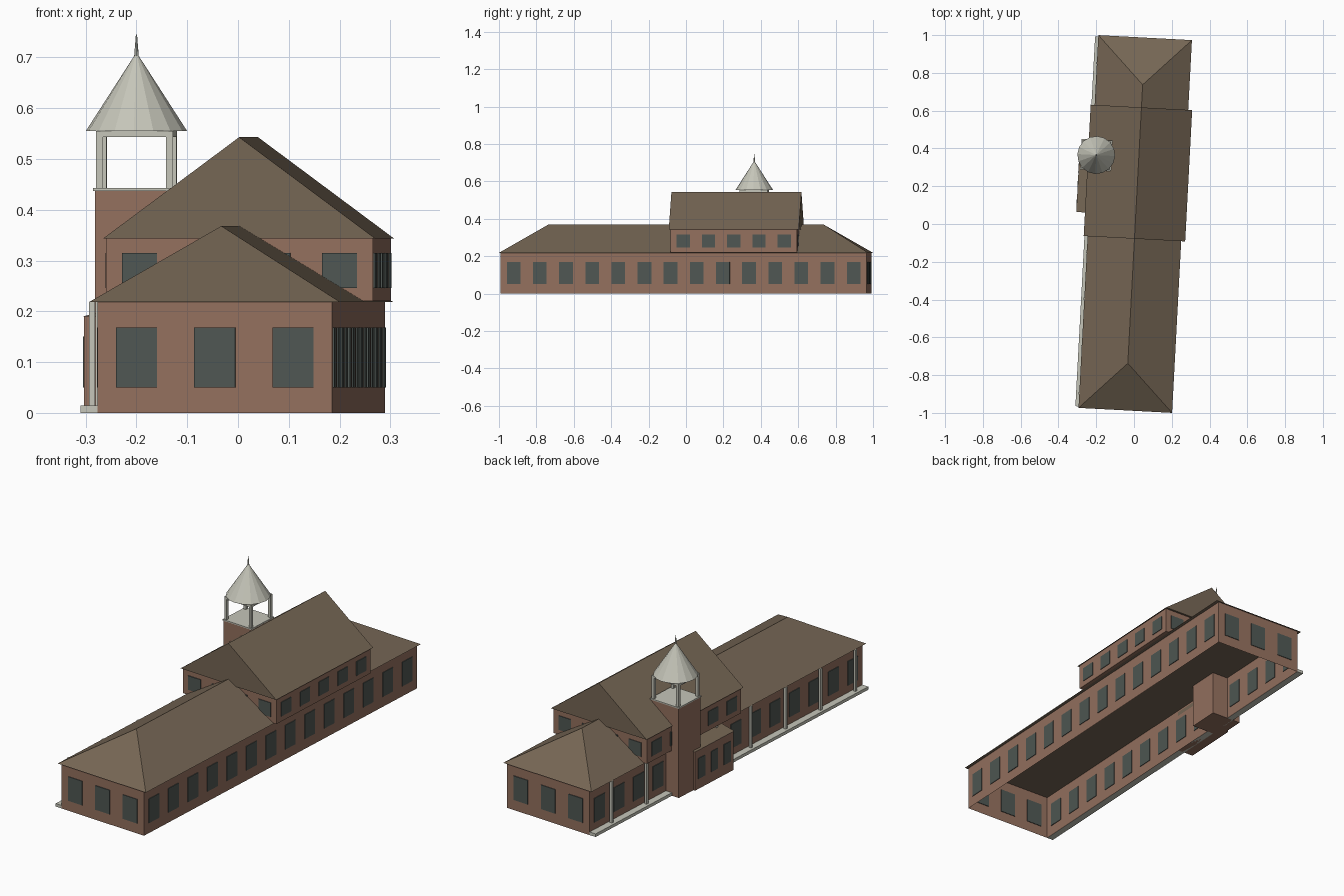
import bpy, bmesh, math
from mathutils import Matrix, Vector

if "Cube" in bpy.data.objects:
    bpy.data.objects.remove(bpy.data.objects["Cube"])

# Whole building is turned slightly about z
PLACE = Matrix.Translation((0.0065, 0, 0)) @ Matrix.Rotation(math.radians(-3.05), 4, 'Z')


def material(name, rgb):
    m = bpy.data.materials.new(name)
    m.diffuse_color = (*rgb, 1)
    m.use_nodes = True
    m.node_tree.nodes["Principled BSDF"].inputs["Base Color"].default_value = m.diffuse_color
    return m


BRICK = material("brick", (0.296, 0.163, 0.113))
ROOF = material("roof_brown", (0.179, 0.133, 0.089))
TRIM = material("pale_trim", (0.56, 0.56, 0.485))
GLASS = material("dark_window", (0.078, 0.095, 0.086))


def finish(bm, name, mat):
    bmesh.ops.recalc_face_normals(bm, faces=bm.faces)
    bm.transform(PLACE)
    me = bpy.data.meshes.new(name)
    bm.to_mesh(me)
    bm.free()
    me.materials.append(mat)
    ob = bpy.data.objects.new(name, me)
    bpy.context.collection.objects.link(ob)
    return ob


def add_box(bm, lo, hi):
    lo, hi = Vector(lo), Vector(hi)
    mat = Matrix.Translation((lo + hi) / 2) @ Matrix.Diagonal((*(hi - lo), 1))
    return bmesh.ops.create_cube(bm, size=1, matrix=mat)


def boxes(name, mat, items, open_ends=False):
    bm = bmesh.new()
    for lo, hi in items:
        add_box(bm, lo, hi)
    if open_ends:
        ends = [f for f in bm.faces if abs(f.normal.z) > 0.5]
        bmesh.ops.delete(bm, geom=ends, context='FACES_ONLY')
    return finish(bm, name, mat)


def ridge_roof(name, hw, hl, ridge_hl, cy, z0, z1):
    """Hip roof, or a closed gable when ridge_hl equals hl."""
    bm = bmesh.new()
    a, b, c, d = [bm.verts.new((x * hw, cy + y * hl, z0))
                  for x, y in ((-1, -1), (1, -1), (1, 1), (-1, 1))]
    e, f = [bm.verts.new((0, cy + s * ridge_hl, z1)) for s in (-1, 1)]
    for face in ((a, b, c, d), (a, b, e), (c, d, f), (b, c, f, e), (d, a, e, f)):
        bm.faces.new(face)
    return finish(bm, name, ROOF)


def windows(name, axis, pos, centre, span, n, z0, z1):
    """Row of thin panes along x or y, straddling the wall at pos."""
    step, t, items = span / n, 0.003, []
    for i in range(n):
        m = centre - span / 2 + step * (i + 0.5)
        a, b = m - step * 0.262, m + step * 0.262
        if axis == 'x':
            items.append(((a, pos - t, z0), (b, pos + t, z1)))
        else:
            items.append(((pos - t, a, z0), (pos + t, b, z1)))
    return boxes(name, GLASS, items)


def cone(name, mat, x, y, z0, z1, r0, r1, sides):
    bm = bmesh.new()
    bmesh.ops.create_cone(bm, cap_ends=True, segments=sides, radius1=r0, radius2=r1,
                          depth=z1 - z0, matrix=Matrix.Translation((x, y, (z0 + z1) / 2)))
    return finish(bm, name, mat)


# Long main hall, open underneath
W, L, H = 0.2315, 0.98, 0.218
boxes("main_walls", BRICK, [((-W, -L, 0), (W, L, H))], open_ends=True)
ridge_roof("main_roof", 0.248, 0.988, 0.7385, 0, H, 0.368)

# Upper storey with closed gable roof
UW, UL, UY = 0.263, 0.338, 0.27
boxes("upper_walls", BRICK, [((-UW, UY - UL, 0.22), (UW, UY + UL, 0.343))])
ridge_roof("upper_roof", 0.269, 0.348, 0.348, UY, 0.343, 0.543)

# Window rows on all sides
for side, s in (("left", -1), ("right", 1)):
    windows(f"main_windows_{side}", 'y', s * W, 0, 2 * L, 14, 0.05, 0.168)
    windows(f"upper_windows_{side}", 'y', s * UW, UY, 2 * UL, 5, 0.246, 0.315)
for side, s in (("front", -1), ("back", 1)):
    windows(f"main_windows_{side}", 'x', s * L, 0, 2 * W, 3, 0.05, 0.168)
    windows(f"upper_windows_{side}", 'x', UY + s * UL, 0, 2 * UW, 4, 0.246, 0.315)

# Porch slab and posts along the left side
boxes("porch_slab", TRIM, [((-0.265, -L, 0), (-W, L, 0.015))])
boxes("porch_posts", TRIM, [((-0.252, y - 0.006, 0.015), (-0.24, y + 0.006, H))
                            for y in (-0.91 + 0.25 * i for i in range(8))])

# Entrance annex with a shallow lean-to roof
A0, A1 = 0.05, 0.327
boxes("annex_walls", BRICK, [((-0.313, A0, 0), (-W, A1, 0.19))])
bm = bmesh.new()
ends = [[bm.verts.new((x, y, z)) for x, z in ((-0.315, 0.19), (-W, 0.19), (-W, 0.21))]
        for y in (A0 - 0.003, A1 + 0.003)]
for tri in ends:
    bm.faces.new(tri)
for i in range(3):
    j = (i + 1) % 3
    bm.faces.new((ends[0][i], ends[0][j], ends[1][j], ends[1][i]))
finish(bm, "annex_roof", ROOF)
windows("annex_windows", 'y', -0.313, (A0 + A1) / 2, A1 - A0, 3, 0.05, 0.15)

# Bell tower
TX, TY = -0.2256, 0.3535


def tower_block(name, mat, h, z0, z1):
    boxes(name, mat, [((TX - h, TY - h, z0), (TX + h, TY + h, z1))])


tower_block("tower_shaft", BRICK, 0.078, 0, 0.437)
tower_block("tower_deck", TRIM, 0.081, 0.437, 0.443)
p, r = 0.069, 0.0068
boxes("tower_posts", TRIM, [((TX + sx * p - r, TY + sy * p - r, 0.443),
                             (TX + sx * p + r, TY + sy * p + r, 0.545))
                            for sx in (-1, 1) for sy in (-1, 1)])
tower_block("tower_lintel", TRIM, 0.0758, 0.543, 0.555)
cone("tower_cone_roof", TRIM, TX, TY, 0.555, 0.71, 0.1, 0.0, 16)
cone("tower_spire", TRIM, TX, TY, 0.703, 0.745, 0.0045, 0.0012, 8)
